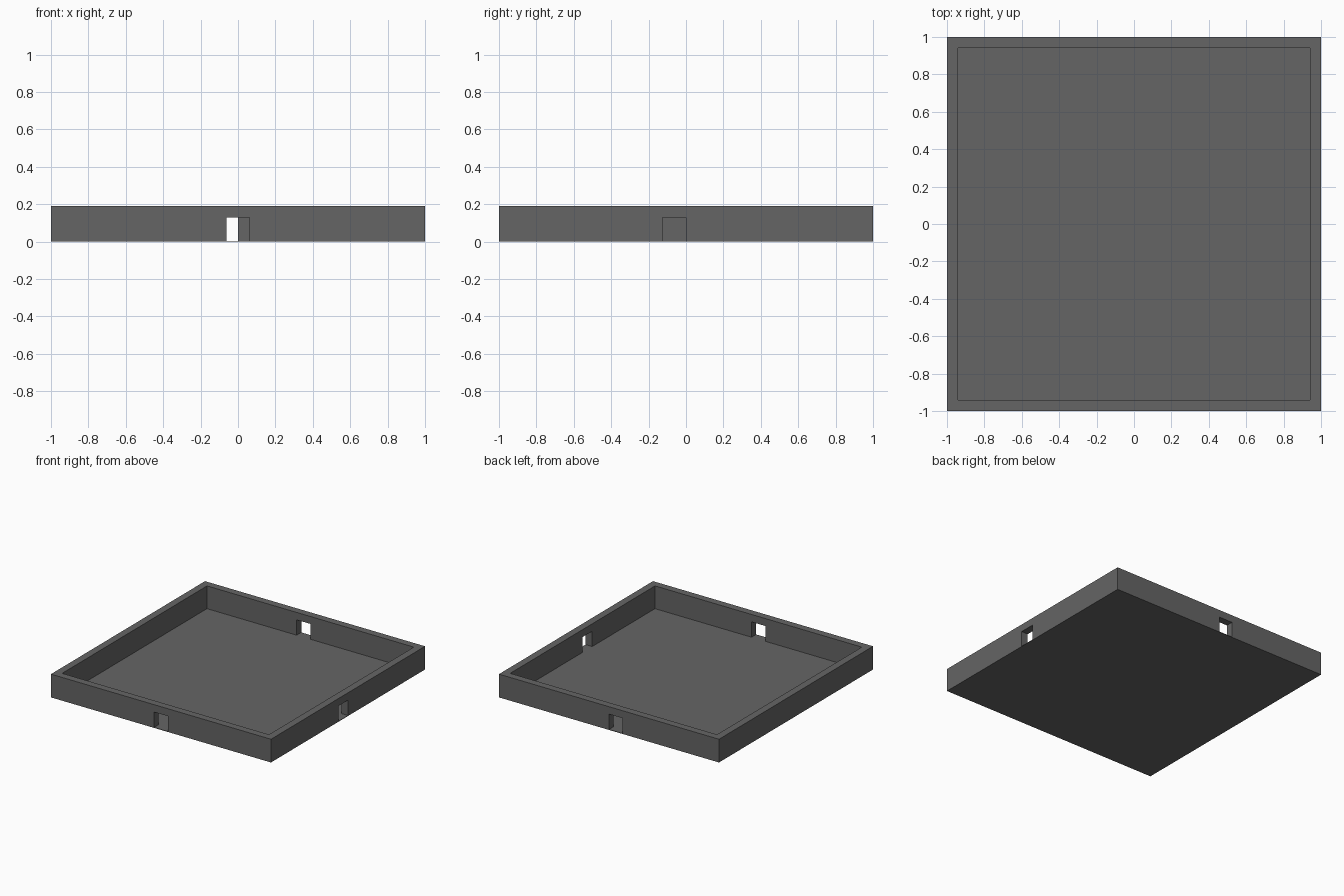
import bpy
import bmesh
from math import pi
from mathutils import Matrix, Vector

HALF, INNER = 1.0, 0.94
FLOOR, TOP, DOOR_TOP = 0.004, 0.191, 0.13

cube = bpy.data.objects.get("Cube")
if cube:
    bpy.data.objects.remove(cube, do_unlink=True)

# One grey for the whole model
grey = bpy.data.materials.new("dark_grey")
grey.use_nodes = True
color = (0.13, 0.13, 0.13, 1)
grey.diffuse_color = color
bsdf = next(n for n in grey.node_tree.nodes if n.type == "BSDF_PRINCIPLED")
bsdf.inputs["Base Color"].default_value = color


def finish(name, bm):
    bmesh.ops.remove_doubles(bm, verts=bm.verts, dist=1e-5)
    bmesh.ops.recalc_face_normals(bm, faces=bm.faces)
    mesh = bpy.data.meshes.new(name)
    bm.to_mesh(mesh)
    bm.free()
    mesh.materials.append(grey)
    obj = bpy.data.objects.new(name, mesh)
    bpy.context.collection.objects.link(obj)


def add_wall(bm, turn, door):
    """Mitred wall along the front, with an optional doorway, turned about z."""
    def elevation(half):
        pts = [(-half, FLOOR)]
        if door:
            a, b = door
            pts += [(a, FLOOR), (a, DOOR_TOP), (b, DOOR_TOP), (b, FLOOR)]
        pts += [(half, FLOOR), (half, TOP), (-half, TOP)]
        spin = Matrix.Rotation(turn * pi / 2, 3, "Z")
        return [bm.verts.new(spin @ Vector((x, -half, z))) for x, z in pts]

    outer, inner = elevation(HALF), elevation(INNER)
    bm.faces.new(outer)
    bm.faces.new(inner[::-1])
    n = len(outer)
    # Bridge the two faces, leaving the mitred ends open to weld together
    for i in range(n):
        j = (i + 1) % n
        if i not in (n - 3, n - 1):
            bm.faces.new((outer[i], outer[j], inner[j], inner[i]))


# Floor slab
bm = bmesh.new()
bmesh.ops.create_cube(bm, size=1)
bmesh.ops.scale(bm, vec=(2 * HALF, 2 * HALF, FLOOR), verts=bm.verts)
bmesh.ops.translate(bm, vec=(0, 0, FLOOR / 2), verts=bm.verts)
finish("floor", bm)

# Four walls in order: front, +x side, back, closed -x side
bm = bmesh.new()
doors = [(-0.0625, 0.0625), (-0.125, 0), (0, 0.125), None]
for turn, door in enumerate(doors):
    add_wall(bm, turn, door)
finish("walls", bm)
